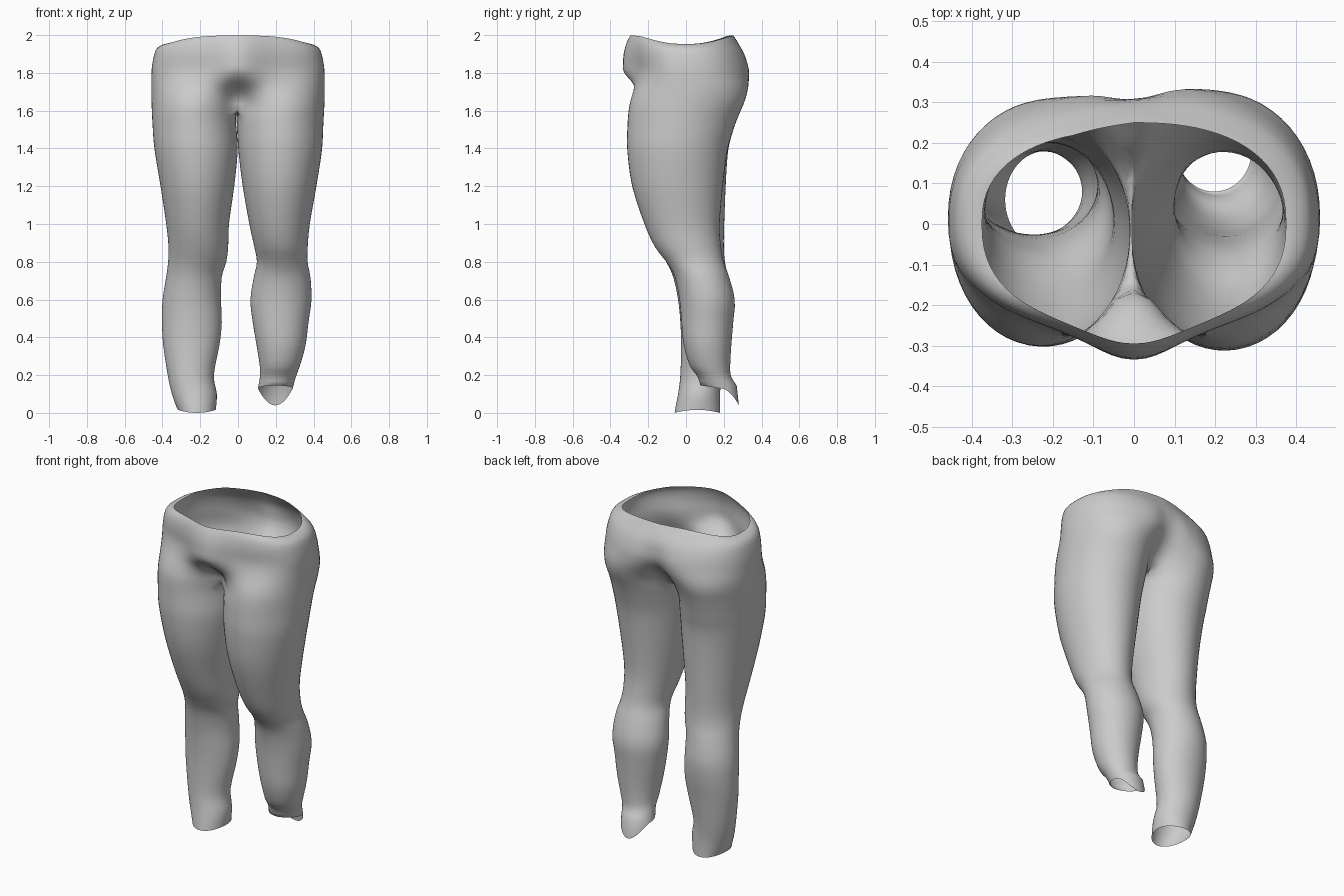
import bpy, bmesh, math

if "Cube" in bpy.data.objects:
    bpy.data.objects.remove(bpy.data.objects["Cube"])

M, K = 44, 10          # segments on the outer arc and on the inner (crotch) arc
STEP = 3               # interpolated rows between key sections

# Hip half-sections: z, half width, front depth, back depth, centre front and centre back offsets
HIPS = [
    (1.998, .375, .250, .250, -.045, .000),
    (1.960, .415, .264, .275, -.050, .000),
    (1.900, .443, .268, .316, -.062, -.012),
    (1.820, .457, .262, .344, -.073, -.035),
    (1.750, .460, .274, .348, -.065, -.040),
    (1.690, .460, .290, .332, -.030, -.030),
    (1.620, .458, .303, .300, .000, .000),
]
# Leg sections: z, outer |x|, inner x (towards outside), front y, back y
RIGHT = [
    (1.57, .455, -.010, -.309, .277), (1.48, .450, -.004, -.312, .245),
    (1.38, .443, .003, -.310, .218), (1.20, .415, .025, -.285, .195),
    (1.00, .380, .060, -.220, .178), (.88, .369, .086, -.165, .185),
    (.80, .368, .100, -.105, .200), (.72, .383, .084, -.060, .228),
    (.60, .389, .066, -.035, .258), (.48, .373, .078, -.024, .250),
    (.36, .358, .098, -.012, .240), (.25, .328, .115, .020, .234),
    (.19, .306, .116, .062, .240), (.13, .290, .105, .080, .280),
]
LEFT = [
    (1.57, .456, .012, -.302, .268), (1.48, .450, .006, -.302, .244),
    (1.38, .440, .002, -.300, .222), (1.20, .410, .020, -.272, .210),
    (1.00, .380, .048, -.205, .202), (.88, .368, .052, -.150, .200),
    (.80, .370, .062, -.105, .206), (.72, .380, .086, -.068, .222),
    (.60, .399, .090, -.042, .240), (.48, .402, .086, -.030, .232),
    (.36, .396, .098, -.026, .212), (.20, .372, .128, -.030, .190),
    (.10, .350, .112, -.042, .180), (.01, .318, .118, -.060, .180),
]


def smooth_rows(rows):
    """Catmull-Rom interpolation through the key sections."""
    out = []
    for i in range(len(rows) - 1):
        p0, p1, p2, p3 = (rows[max(0, min(len(rows) - 1, i + d))] for d in (-1, 0, 1, 2))
        for j in range(STEP):
            t = j / STEP
            out.append([.5 * (2 * b + (c - a) * t + (2 * a - 5 * b + 4 * c - d) * t * t
                              + (3 * b - a - 3 * c + d) * t ** 3)
                        for a, b, c, d in zip(p0, p1, p2, p3)])
    return out + [list(rows[-1])]


def hip_arc(row, side, rim):
    """Half pelvis oval that turns into the outer arc of a thigh lower down."""
    z, w, front, back, cf, cb = row
    t = max(0, min(1, (1.82 - z) / .20))
    blend = t * t * (3 - 2 * t)
    thigh = leg_ring((z, w, 0, -front, back), 1, False)
    pts = []
    for i in range(M + 1):
        u = 2 * i / M - 1
        a = math.pi / 2 * (.5 * u + .5 * math.sin(math.pi * u / 2))
        x = w * max(0, math.cos(a)) ** .84
        s = abs(math.sin(a)) ** .84
        if a < 0:
            y = -front * s + cf * math.exp(-(x / .14) ** 2)
        else:
            y = back * s + cb * math.exp(-(x / .09) ** 2)
        x += (thigh[i][0] - x) * blend
        y += (thigh[i][1] - y) * blend
        if i in (0, M):
            x = 0
        if side < 0 and y > 0:                # left buttock sits a little flatter
            y -= .02 * s * min(1, x / .15)
        dz = -.045 * rim * (x / w) ** 3
        pts.append((side * x, y, z + dz))
    return pts


def leg_ring(row, side, hem):
    z, xo, xi, yf, yb = row
    cx, rx, cy, ry = (xo + xi) / 2, (xo - xi) / 2, (yf + yb) / 2, (yb - yf) / 2
    angles = [-150 + 300 * i / M for i in range(M + 1)] + [150 + 60 * k / K for k in range(1, K)]
    pts = []
    for d in angles:
        c, s = math.cos(math.radians(d)), math.sin(math.radians(d))
        dz = 0
        if hem and side > 0:                  # slanted torn hem with a tip at the heel
            dz = .015 * max(0, -s) - .09 * max(0, s) ** 2
        elif hem:
            dz = .008 * math.cos(math.radians(2 * d)) - .002
        pts.append((side * (cx + rx * c), cy + ry * s, z + dz))
    return pts


bm = bmesh.new()


def bridge(a, b, closed):
    n = len(a)
    for i in range(n if closed else n - 1):
        j = (i + 1) % n
        bm.faces.new((a[i], a[j], b[j], b[i]))


for side, leg in ((1, RIGHT), (-1, LEFT)):
    # Hips: open half shell
    hips = smooth_rows(HIPS)
    rows = [[bm.verts.new(p) for p in hip_arc(r, side, max(0, 1 - i / 5))]
            for i, r in enumerate(hips)]
    for a, b in zip(rows, rows[1:]):
        bridge(a, b, False)
    # Crotch seam shared by both legs
    f, e = rows[-1][0].co, rows[-1][-1].co
    seam = []
    for k in range(1, K):
        p = e.lerp(f, k / K)
        p.z -= .02 * math.sin(math.pi * k / K)
        seam.append(bm.verts.new(p))
    # Leg tube down to its open hem
    last = rows[-1] + seam
    sections = smooth_rows(leg)
    for i, r in enumerate(sections):
        ring = [bm.verts.new(p) for p in leg_ring(r, side, i == len(sections) - 1)]
        bridge(last, ring, True)
        last = ring

bmesh.ops.remove_doubles(bm, verts=bm.verts, dist=.0001)
# Relax the join between pelvis and thighs
join = [v for v in bm.verts if 1.5 < v.co.z < 1.8]
for _ in range(3):
    bmesh.ops.smooth_vert(bm, verts=join, factor=.4, use_axis_x=True, use_axis_y=True, use_axis_z=True)
bmesh.ops.recalc_face_normals(bm, faces=bm.faces)
# Make the open shell face outwards
outer = max(bm.faces, key=lambda q: q.calc_center_median().x)
if outer.normal.x < 0:
    bmesh.ops.reverse_faces(bm, faces=bm.faces)

mesh = bpy.data.meshes.new("hips_and_legs")
bm.to_mesh(mesh)
bm.free()
mesh.shade_smooth()
body = bpy.data.objects.new("hips_and_legs", mesh)
bpy.context.collection.objects.link(body)
